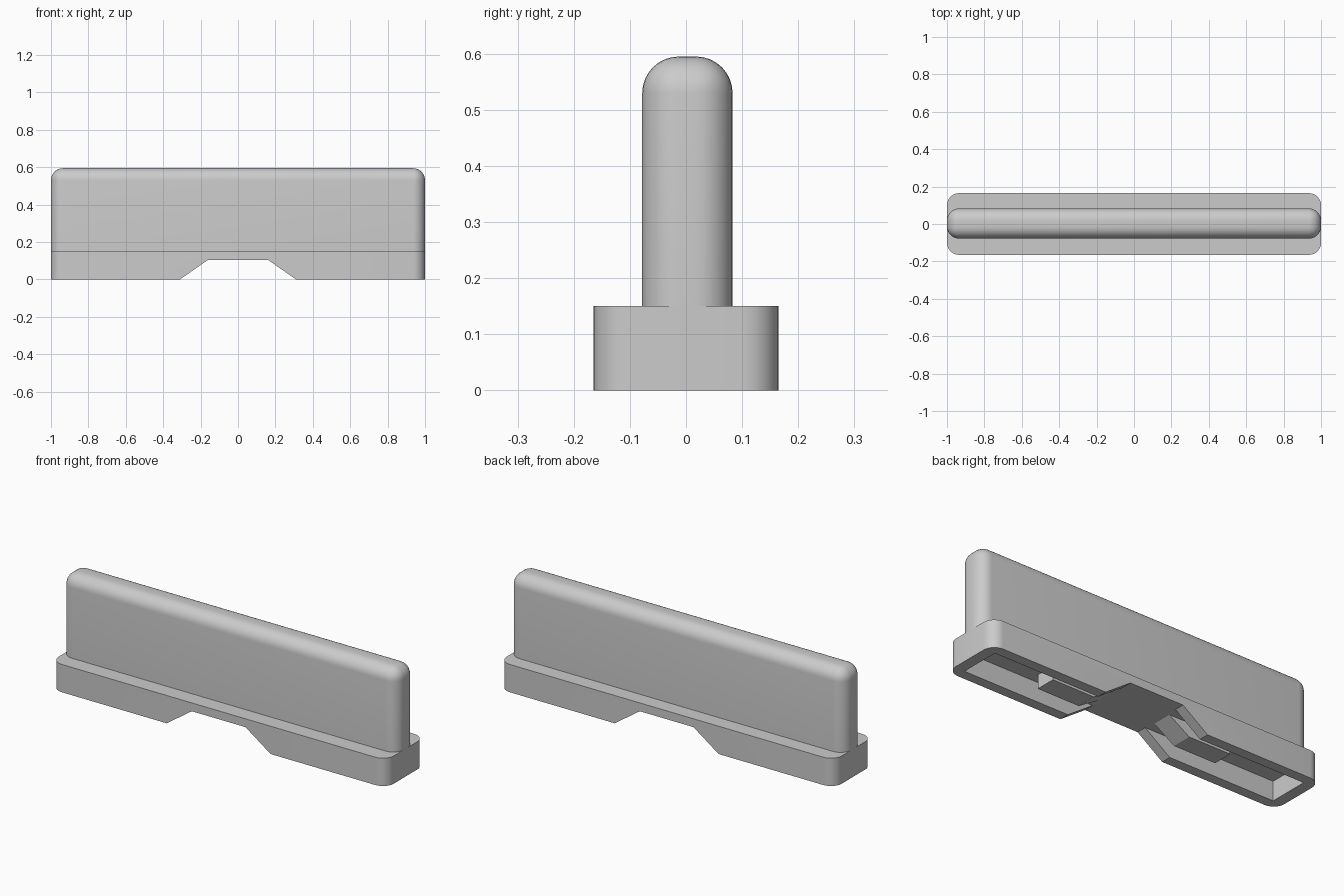
import bpy, bmesh
from mathutils import Vector

if "Cube" in bpy.data.objects:
    bpy.data.objects.remove(bpy.data.objects["Cube"], do_unlink=True)

grey = bpy.data.materials.new("concrete grey")
grey.use_nodes = True
colour = (0.6, 0.6, 0.6, 1)
grey.diffuse_color = colour
grey.node_tree.nodes["Principled BSDF"].inputs["Base Color"].default_value = colour


def finish(name, bm):
    mesh = bpy.data.meshes.new(name)
    bmesh.ops.recalc_face_normals(bm, faces=bm.faces)
    bm.to_mesh(mesh)
    bm.free()
    mesh.materials.append(grey)
    obj = bpy.data.objects.new(name, mesh)
    bpy.context.collection.objects.link(obj)
    return obj


def activate(obj):
    bpy.ops.object.select_all(action='DESELECT')
    obj.select_set(True)
    bpy.context.view_layer.objects.active = obj


def rounded_box(name, low, high, radius, round_top=False):
    """Box with rounded upright edges and, if asked, rounded top edges."""
    low, high = Vector(low), Vector(high)
    bm = bmesh.new()
    bmesh.ops.create_cube(bm, size=1)
    for v in bm.verts:
        v.co = (low + high) / 2 + v.co * (high - low)
    edges = []
    for e in bm.edges:
        a, b = (v.co.z for v in e.verts)
        if abs(a - b) > 0.001 or (round_top and min(a, b) > high.z - 0.001):
            edges.append(e)
    if radius:
        bmesh.ops.bevel(bm, geom=edges, offset=radius, segments=8,
                        profile=0.5, affect='EDGES', clamp_overlap=True)
    return finish(name, bm)


def prism(name, profile, half_depth):
    """Extrude an x-z profile along y."""
    bm = bmesh.new()
    face = bm.faces.new([bm.verts.new((x, -half_depth, z)) for x, z in profile])
    new = bmesh.ops.extrude_face_region(bm, geom=[face])["geom"]
    moved = [g for g in new if isinstance(g, bmesh.types.BMVert)]
    bmesh.ops.translate(bm, verts=moved, vec=(0, 2 * half_depth, 0))
    return finish(name, bm)


def cut(obj, cutter):
    cutter.hide_render = True
    mod = obj.modifiers.new("cut", 'BOOLEAN')
    mod.operation = 'DIFFERENCE'
    mod.solver = 'EXACT'
    mod.object = cutter
    activate(obj)
    bpy.ops.object.modifier_apply(modifier=mod.name)
    bpy.data.objects.remove(cutter, do_unlink=True)


ceiling = 0.105

# Upright slab with rounded ends and top
wall = rounded_box("wall", (-1, -0.078, 0.15), (1, 0.083, 0.595), 0.065, True)

# Foot, hollow underneath, with a tapered opening across the middle
foot = rounded_box("foot", (-1, -0.165, 0), (1, 0.165, 0.15), 0.065)
cut(foot, rounded_box("hollow_cutter", (-0.94, -0.11, -0.1), (0.94, 0.11, ceiling), 0))
slope = 0.15 / ceiling
flare = 0.31 + slope * 0.1
cut(foot, prism("opening_cutter", [(-flare, -0.1), (flare, -0.1),
                                   (0.16, ceiling), (-0.16, ceiling)], 0.4))

# Stiffening ribs in the hollow, one each side of the opening
for side, name in ((1, "left_rib"), (-1, "right_rib")):
    prism(name, [(side * x, z) for x, z in
                 ((0.17, ceiling), (0.29, 0.03), (0.54, 0.03), (0.54, ceiling))], 0.055)

for obj in (wall, foot):
    activate(obj)
    bpy.ops.object.shade_smooth_by_angle(angle=0.6)
